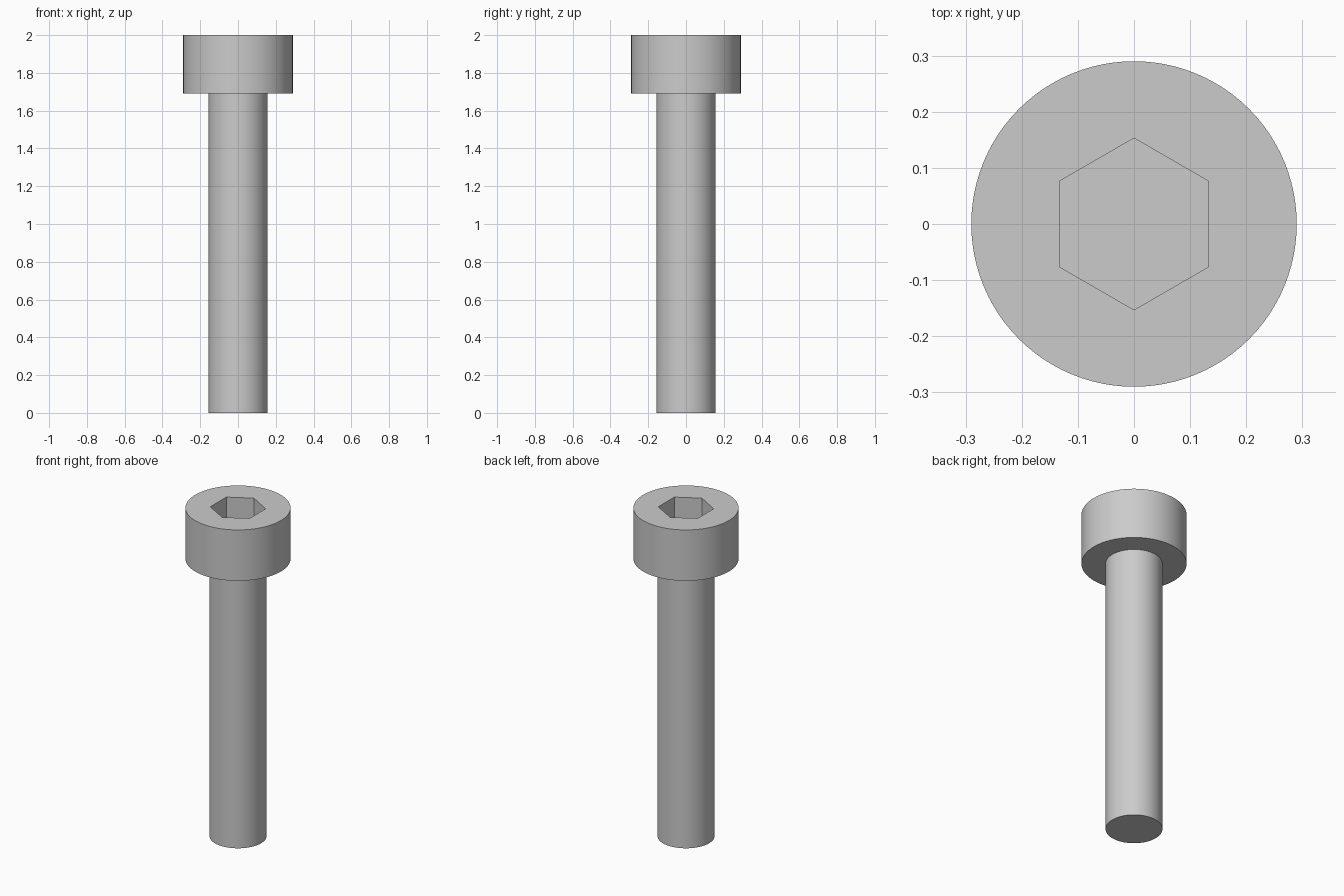
import bpy
import bmesh
import math

SEGMENTS = 96
SHANK_RADIUS, HEAD_RADIUS = 0.157, 0.29
HEAD_BOTTOM, TOP = 1.69, 2.0
SOCKET_RADIUS, SOCKET_DEPTH = 0.153, 0.157

cube = bpy.data.objects.get("Cube")
if cube:
    bpy.data.objects.remove(cube, do_unlink=True)

steel = bpy.data.materials.new("steel_grey")
steel.use_nodes = True
colour = (0.6, 0.6, 0.6, 1.0)
steel.diffuse_color = colour
steel.node_tree.nodes["Principled BSDF"].inputs["Base Color"].default_value = colour


def ring(bm, radius, z, sides, turn=0.0):
    """Add a closed loop of edges and return its vertices."""
    angles = [turn + math.tau * i / sides for i in range(sides)]
    verts = [bm.verts.new((radius * math.cos(a), radius * math.sin(a), z)) for a in angles]
    edges = [bm.edges.new((verts[i - 1], verts[i])) for i in range(sides)]
    return verts, edges


def wall(bm, lower, upper):
    """Join two rings with quads."""
    for i in range(len(lower)):
        bm.faces.new((lower[i - 1], lower[i], upper[i], upper[i - 1]))


bm = bmesh.new()

# Shank, underside of the head and head wall, from bottom to top
profile = [(SHANK_RADIUS, 0.0), (SHANK_RADIUS, HEAD_BOTTOM),
           (HEAD_RADIUS, HEAD_BOTTOM), (HEAD_RADIUS, TOP)]
rings = [ring(bm, r, z, SEGMENTS) for r, z in profile]
for low, high in zip(rings, rings[1:]):
    wall(bm, low[0], high[0])
bm.faces.new(list(reversed(rings[0][0])))

# Hexagonal socket with corners toward front and back
rim, rim_edges = ring(bm, SOCKET_RADIUS, TOP, 6, math.pi / 2)
floor, _ = ring(bm, SOCKET_RADIUS, TOP - SOCKET_DEPTH, 6, math.pi / 2)
wall(bm, rim, floor)
bm.faces.new(floor)

# Flat top of the head around the socket: each hexagon side fans to one sector
outer = rings[-1][0]
step = SEGMENTS // 6
start = SEGMENTS // 4
for i in range(6):
    arc = [outer[(start + i * step + k) % SEGMENTS] for k in range(step + 1)]
    bm.faces.new([rim[i]] + arc + [rim[(i + 1) % 6]])

bmesh.ops.recalc_face_normals(bm, faces=bm.faces)
mesh = bpy.data.meshes.new("socket_head_bolt")
bm.to_mesh(mesh)
bm.free()
mesh.materials.append(steel)

bolt = bpy.data.objects.new("socket_head_bolt", mesh)
bpy.context.collection.objects.link(bolt)

# Smooth round walls, crisp edges
bpy.ops.object.select_all(action='DESELECT')
bolt.select_set(True)
bpy.context.view_layer.objects.active = bolt
bpy.ops.object.shade_smooth_by_angle(angle=math.radians(30))
